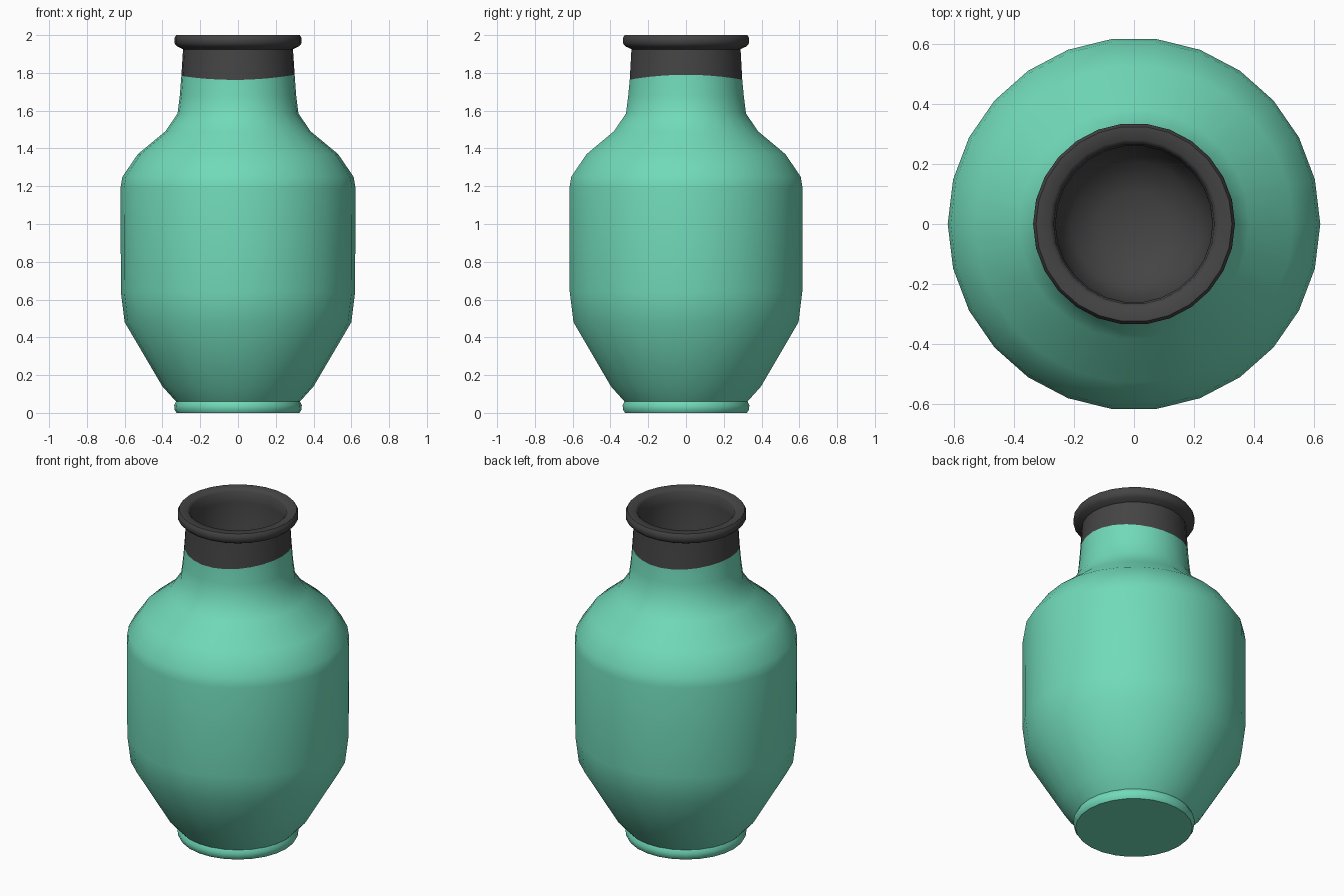
import bpy, bmesh, math

if "Cube" in bpy.data.objects:
    bpy.data.objects.remove(bpy.data.objects["Cube"])

SIDES = 26


def material(name, rgb):
    m = bpy.data.materials.new(name)
    m.diffuse_color = (*rgb, 1)
    m.use_nodes = True
    m.node_tree.nodes["Principled BSDF"].inputs["Base Color"].default_value = m.diffuse_color
    return m


green = material("mint green glaze", (0.165, 0.70, 0.485))
dark = material("charcoal glaze", (0.058, 0.058, 0.058))


def band_height(a):
    # slightly wavy lower edge of the dark glaze
    return 1.775 + 0.012 * math.cos(2 * a) + 0.003 * math.cos(a)


# outer profile from foot to neck: (radius, height)
body = [(0.325, 0.0), (0.335, 0.015), (0.338, 0.04), (0.328, 0.06), (0.40, 0.14),
        (0.60, 0.48), (0.62, 0.64), (0.622, 1.19), (0.612, 1.25), (0.53, 1.37),
        (0.385, 1.49), (0.32, 1.585), (0.308, 1.68)]
# neck, rolled lip and the hollow inside
neck = [(0.291, 1.925), (0.322, 1.94), (0.337, 1.957), (0.337, 1.985), (0.327, 2.0),
        (0.282, 2.0), (0.268, 1.985), (0.262, 1.92), (0.262, 1.60), (0.21, 1.50), (0.11, 1.455)]
profile = body + [(0.30, None)] + neck

bm = bmesh.new()
rings = []
for r, z in profile:
    ring = []
    for i in range(SIDES):
        a = 2 * math.pi * i / SIDES
        ring.append(bm.verts.new((r * math.cos(a), r * math.sin(a),
                                  band_height(a) if z is None else z)))
    rings.append(ring)

# walls, dark above the wavy ring
for k in range(len(rings) - 1):
    lo, hi = rings[k], rings[k + 1]
    for i in range(SIDES):
        j = (i + 1) % SIDES
        f = bm.faces.new((lo[i], lo[j], hi[j], hi[i]))
        f.material_index = 1 if k >= len(body) else 0

# base and inner floor
bm.faces.new(list(reversed(rings[0])))
centre = bm.verts.new((0, 0, 1.445))
for i in range(SIDES):
    f = bm.faces.new((rings[-1][i], rings[-1][(i + 1) % SIDES], centre))
    f.material_index = 1

me = bpy.data.meshes.new("vase")
bm.to_mesh(me)
bm.free()
me.materials.append(green)
me.materials.append(dark)
vase = bpy.data.objects.new("vase", me)
bpy.context.collection.objects.link(vase)
bpy.context.view_layer.objects.active = vase
vase.select_set(True)
bpy.ops.object.shade_smooth_by_angle(angle=math.radians(50))
